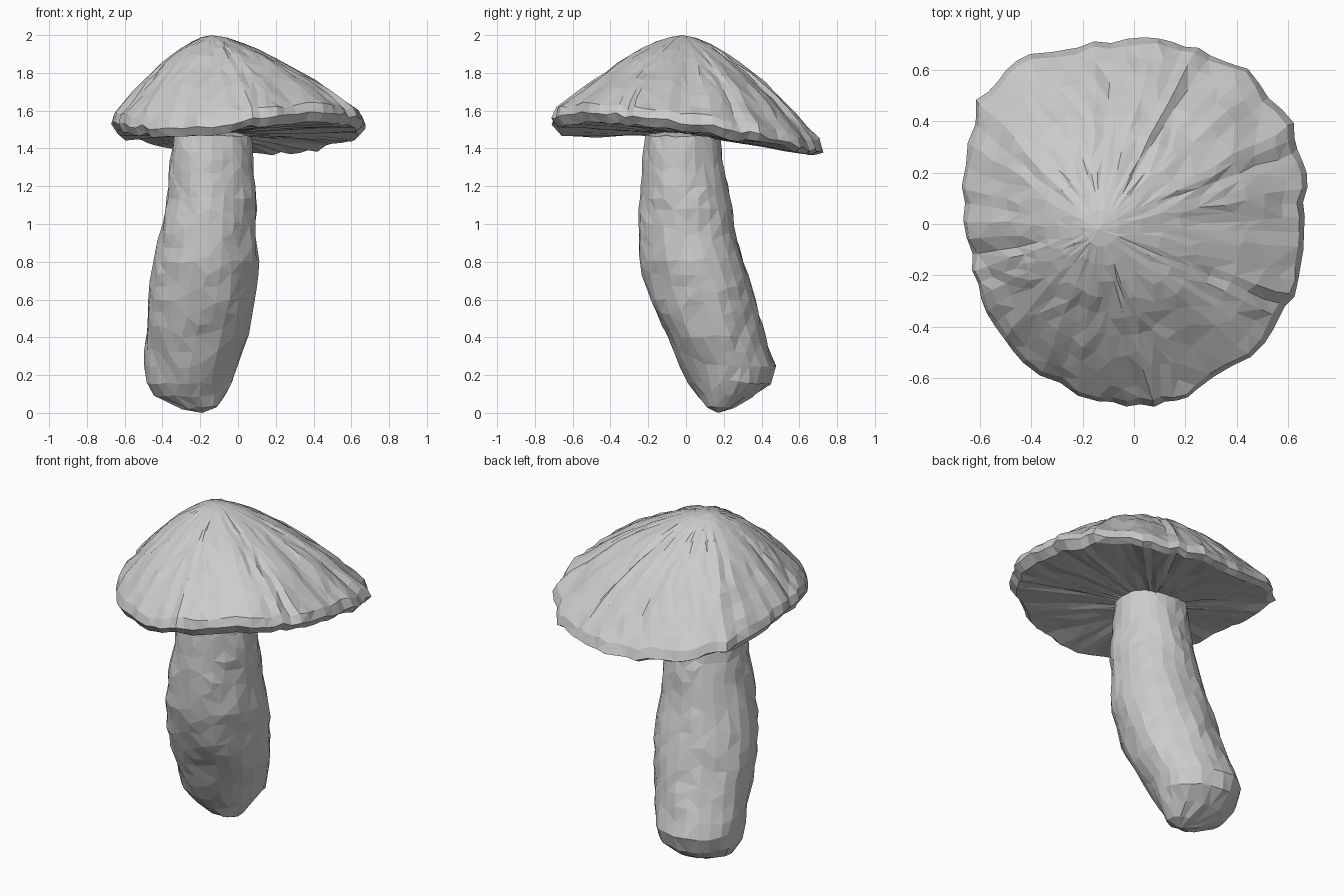
import bpy, bmesh, math, random
from mathutils import Vector, noise

if "Cube" in bpy.data.objects:
    bpy.data.objects.remove(bpy.data.objects["Cube"])

random.seed(4)


def loft(name, rings, first_tip, last_tip, ratio):
    """Skin closed rings, close both ends with a tip, thin to irregular flat facets."""
    bm = bmesh.new()
    loops = [[bm.verts.new(p) for p in ring] for ring in rings]
    n = len(loops[0])
    for a, b in zip(loops, loops[1:]):
        for i in range(n):
            j = (i + 1) % n
            bm.faces.new((a[i], a[j], b[j], b[i]))
    for loop, tip in ((loops[0], first_tip), (loops[-1], last_tip)):
        t = bm.verts.new(tip)
        for i in range(n):
            bm.faces.new((t, loop[i], loop[(i + 1) % n]))
    bmesh.ops.recalc_face_normals(bm, faces=bm.faces)
    bmesh.ops.triangulate(bm, faces=bm.faces)
    mesh = bpy.data.meshes.new(name)
    bm.to_mesh(mesh)
    bm.free()
    obj = bpy.data.objects.new(name, mesh)
    bpy.context.collection.objects.link(obj)
    mod = obj.modifiers.new("facets", 'DECIMATE')
    mod.ratio = ratio
    return obj


def rough(p, amount):
    """Small lumps plus fine random jitter."""
    lump = noise.noise_vector(p * 5) * amount
    return p + lump + Vector([random.uniform(-1, 1) for _ in range(3)]) * amount * 0.5


# Cap: uneven tilted rim, counter-clockwise from the right
rim_points = [
    (0.67, -0.03, 1.54), (0.67, 0.20, 1.51), (0.62, 0.39, 1.47), (0.44, 0.60, 1.41),
    (0.25, 0.68, 1.39), (0.04, 0.73, 1.38), (-0.22, 0.70, 1.40), (-0.46, 0.64, 1.44),
    (-0.61, 0.48, 1.48), (-0.68, 0.15, 1.53), (-0.64, -0.12, 1.53), (-0.58, -0.35, 1.52),
    (-0.44, -0.55, 1.51), (-0.14, -0.70, 1.52), (0.08, -0.72, 1.55), (0.25, -0.65, 1.58),
    (0.52, -0.47, 1.59), (0.62, -0.28, 1.57)]
rim_points = [Vector(p) for p in rim_points]
rim = []
for i, p in enumerate(rim_points):
    q = rim_points[(i + 1) % len(rim_points)]
    for k in range(4):
        r = p.lerp(q, k / 4)
        jag = random.uniform(-0.018, 0.012)
        rim.append(Vector((r.x * (1 + jag), r.y * (1 + jag), r.z + random.uniform(-0.012, 0.012))))

apex = Vector((-0.14, -0.02, 2.0))
under = Vector((-0.14, -0.02, 1.48))
rings = []
for s in (0.1, 0.2, 0.3, 0.4, 0.5, 0.6, 0.7, 0.8, 0.9, 0.97):
    ring = []
    for r in rim:
        p = apex.lerp(r, s)
        # Front-right flank is straighter and slightly dented
        side = math.cos(math.atan2(r.y, r.x) + 0.6)
        power = 1.56 - 0.14 * max(0, side)
        p.z = apex.z + (r.z + 0.03 - apex.z) * s ** power
        ring.append(rough(p, 0.012 * min(1, s * 2)))
    rings.append(ring)
rings.append(rim)
for s in (0.95, 0.8, 0.6, 0.4, 0.2):
    ring = []
    for r in rim:
        low = Vector((r.x, r.y, r.z - (0.045 if r.y < 0.4 else 0.02)))
        ring.append(rough(under.lerp(low, s), 0.008))
    rings.append(ring)
loft("mushroom_cap", rings, apex, under, 0.72)

# Stem: z, left x, right x, front y, back y
sections = [
    (0.03, -0.30, -0.11, 0.11, 0.25), (0.09, -0.44, -0.07, 0.07, 0.35),
    (0.16, -0.49, -0.03, 0.02, 0.44), (0.25, -0.50, 0.00, -0.03, 0.475),
    (0.40, -0.49, 0.05, -0.10, 0.42), (0.60, -0.48, 0.09, -0.19, 0.37),
    (0.80, -0.45, 0.11, -0.24, 0.31), (0.95, -0.41, 0.10, -0.25, 0.27),
    (1.20, -0.37, 0.09, -0.24, 0.22), (1.47, -0.34, 0.07, -0.21, 0.18),
    (1.52, -0.33, 0.06, -0.20, 0.17)]
rings = []
for a, b in zip(sections, sections[1:]):
    steps = max(1, round((b[0] - a[0]) / 0.07))
    for k in range(steps):
        z, x0, x1, y0, y1 = [u + (v - u) * k / steps for u, v in zip(a, b)]
        ring = []
        for i in range(24):
            t = math.tau * i / 24
            p = Vector(((x0 + x1) / 2 + (x1 - x0) / 2 * math.cos(t),
                        (y0 + y1) / 2 + (y1 - y0) / 2 * math.sin(t), z))
            ring.append(rough(p, 0.012))
        rings.append(ring)
loft("mushroom_stem", rings, (-0.19, 0.17, 0.0), (-0.14, -0.02, 1.52), 0.75)
